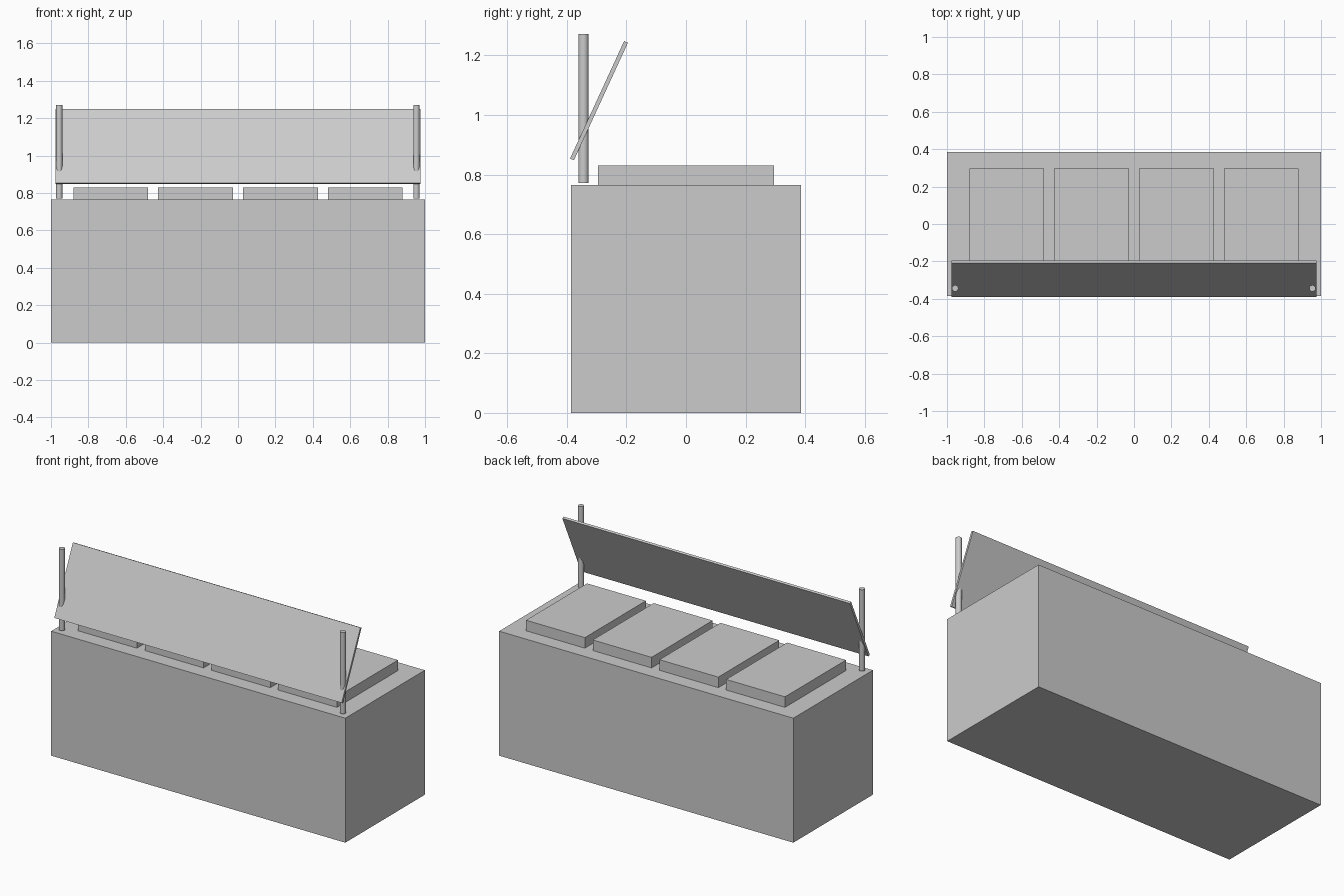
import bpy
import math

if "Cube" in bpy.data.objects:
    bpy.data.objects.remove(bpy.data.objects["Cube"])


def box(name, size, centre, tilt=0.0):
    bpy.ops.mesh.primitive_cube_add(size=1, location=centre, rotation=(tilt, 0, 0))
    obj = bpy.context.object
    obj.name = name
    obj.scale = size
    bpy.ops.object.transform_apply(location=False, rotation=False, scale=True)
    return obj


# Main cabinet
box("cabinet", (2.0, 0.772, 0.765), (0, 0, 0.3825))

# Row of four raised lids
for i in range(4):
    x = (i - 1.5) * 0.4535
    box(f"lid_{i + 1}", (0.4, 0.592, 0.065), (x, 0, 0.7975))

# Tilted front guard panel
box("guard_panel", (1.954, 0.014, 0.434), (0, -0.292, 1.048), math.radians(-24.7))

# Round posts carrying the panel
for side, x in (("left", -0.956), ("right", 0.954)):
    bpy.ops.mesh.primitive_cylinder_add(vertices=24, radius=0.017, depth=0.5,
                                        location=(x, -0.344, 1.021))
    bpy.context.object.name = f"{side}_post"
    bpy.ops.object.shade_smooth_by_angle(angle=math.radians(30))
